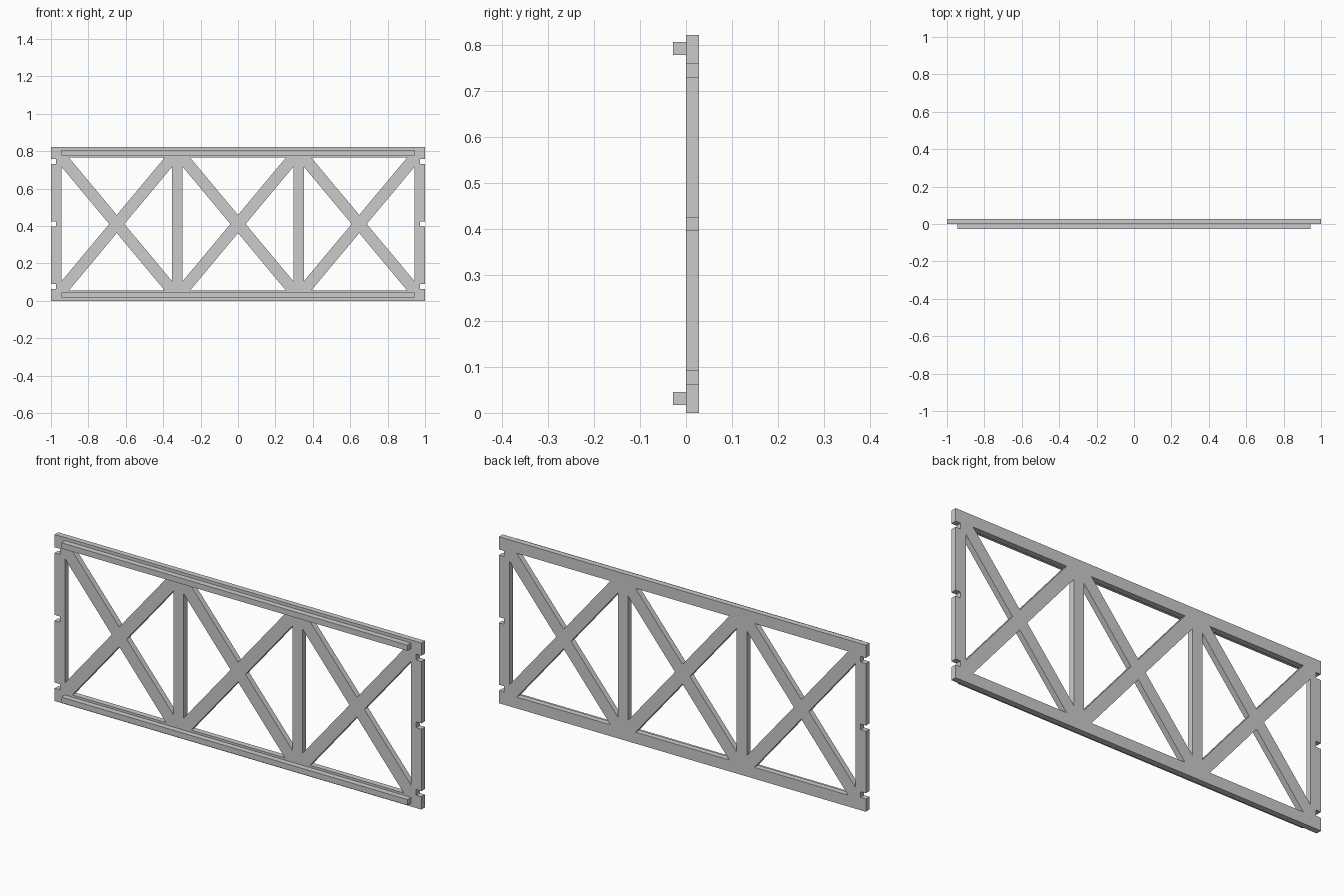
import bpy
import bmesh
from mathutils import Matrix, Vector

cube = bpy.data.objects.get("Cube")
if cube:
    bpy.data.objects.remove(cube, do_unlink=True)

H = 0.821            # panel height
BAR = 0.056          # width of chords and posts
BRACE = 0.062        # width of crossed braces
T = 0.028            # thickness, notch depth and rail size
BAY = (2 - 4 * BAR) / 3
TALL = H - 2 * BAR

grey = bpy.data.materials.new("light grey")
grey.use_nodes = True
grey.diffuse_color = (0.6, 0.6, 0.6, 1)
grey.node_tree.nodes["Principled BSDF"].inputs["Base Color"].default_value = grey.diffuse_color


def add_object(name, mesh):
    mesh.name = name
    mesh.materials.clear()
    mesh.materials.append(grey)
    obj = bpy.data.objects.new(name, mesh)
    bpy.context.collection.objects.link(obj)


def add_loop(curve, points):
    spline = curve.splines.new("POLY")
    spline.points.add(len(points) - 1)
    for p, (x, z) in zip(spline.points, points):
        p.co = (x, z, 0, 1)
    spline.use_cyclic_u = True


# Frame outline, with three notches in each end
curve = bpy.data.curves.new("frame_profile", "CURVE")
curve.dimensions = "2D"
curve.fill_mode = "BOTH"
curve.extrude = T / 2
right_edge = [(1, 0)]
for mid in (0.077, H / 2, H - 0.077):
    lo, hi = mid - T / 2, mid + T / 2
    right_edge += [(1, lo), (1 - T, lo), (1 - T, hi), (1, hi)]
right_edge.append((1, H))
add_loop(curve, right_edge + [(-x, z) for x, z in reversed(right_edge)])

# Four triangular openings per bay, leaving the crossed braces
diagonal = Vector((BAY, TALL)).length
dx = BRACE / 2 * diagonal / TALL     # half brace measured along x
dz = BRACE / 2 * diagonal / BAY      # half brace measured along z
for i in (-1, 0, 1):
    cx, cz = i * (BAY + BAR), H / 2
    for s in (-1, 1):
        add_loop(curve, [(cx - BAY / 2 + dx, cz + s * TALL / 2),
                         (cx + BAY / 2 - dx, cz + s * TALL / 2),
                         (cx, cz + s * dz)])
        add_loop(curve, [(cx + s * BAY / 2, cz - TALL / 2 + dz),
                         (cx + s * BAY / 2, cz + TALL / 2 - dz),
                         (cx + s * dx, cz)])

# Turn the filled profile into an upright solid
helper = bpy.data.objects.new("frame_profile", curve)
bpy.context.collection.objects.link(helper)
bpy.context.view_layer.update()
deps = bpy.context.evaluated_depsgraph_get()
mesh = bpy.data.meshes.new_from_object(helper.evaluated_get(deps))
bpy.data.objects.remove(helper, do_unlink=True)
bpy.data.curves.remove(curve)
bm = bmesh.new()
bm.from_mesh(mesh)
bmesh.ops.remove_doubles(bm, verts=bm.verts, dist=0.0001)
bm.transform(Matrix.Translation((0, T / 2, 0)) @ Matrix.Rotation(1.5707963, 4, "X"))
bmesh.ops.recalc_face_normals(bm, faces=bm.faces)
for f in bm.faces:
    f.smooth = False
bm.to_mesh(mesh)
bm.free()
add_object("truss_frame", mesh)

# Square rails along the front of both chords
for name, z in (("bottom_rail", 0.031), ("top_rail", H - 0.029)):
    bm = bmesh.new()
    bmesh.ops.create_cube(bm, size=1)
    bm.transform(Matrix.Translation((0, -T / 2, z)) @ Matrix.Diagonal((2 - 2 * BAR, T, T, 1)))
    mesh = bpy.data.meshes.new(name)
    bm.to_mesh(mesh)
    bm.free()
    add_object(name, mesh)
